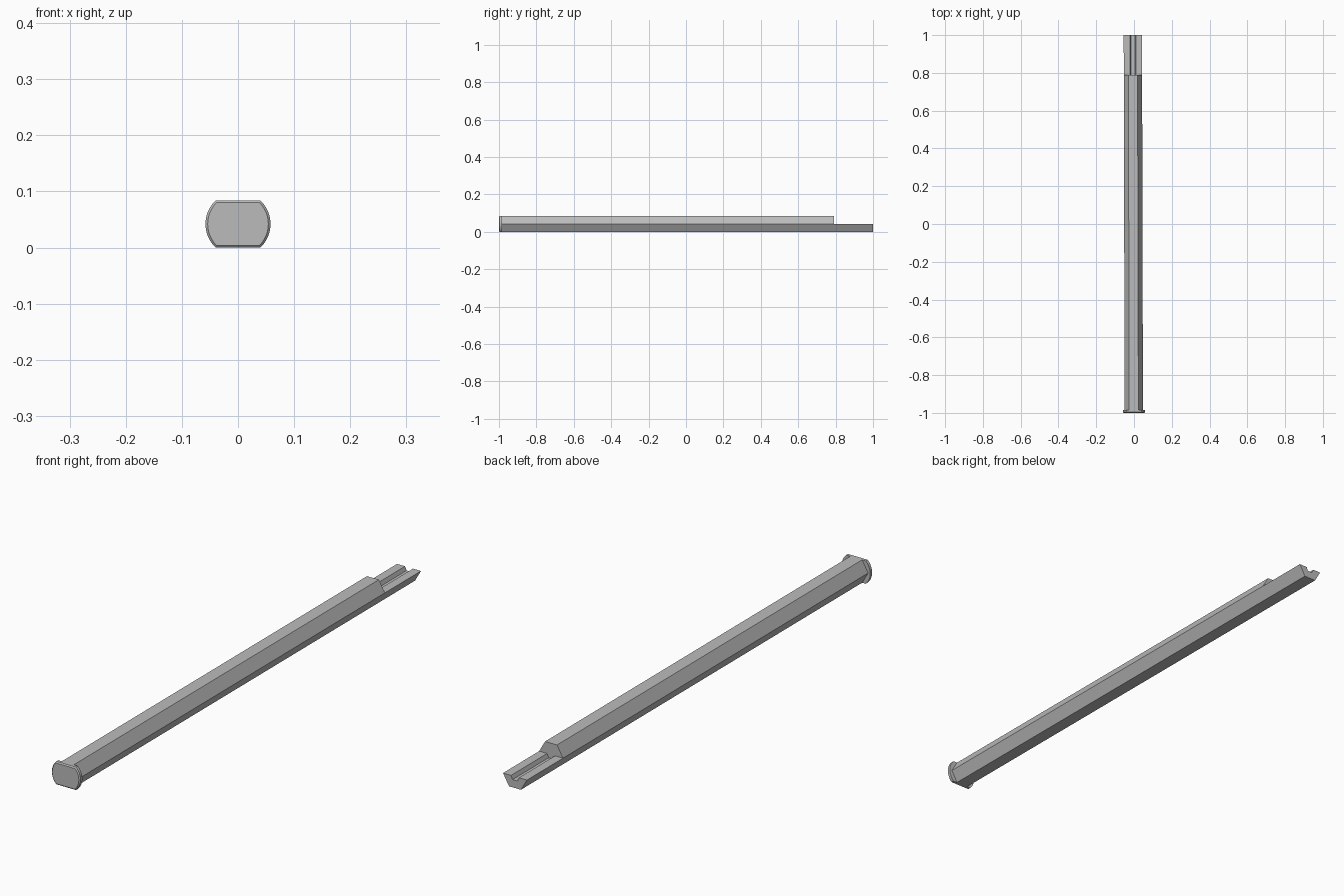
import bpy, bmesh, math

if "Cube" in bpy.data.objects:
    bpy.data.objects.remove(bpy.data.objects["Cube"])

steel = bpy.data.materials.new("grey steel")
steel.use_nodes = True
GREY = (0.5, 0.5, 0.5, 1)
steel.diffuse_color = GREY
steel.node_tree.nodes["Principled BSDF"].inputs["Base Color"].default_value = GREY

R = 0.0485                          # corner radius of the hexagonal bar
H = R * math.sqrt(3) / 2            # half height across the flats
HEAD_R = 0.058


def center_x(y):
    """The bar leans very slightly to the right towards its tip."""
    return -0.001 - 0.0025 * (y + 1)


def loft(name, sections):
    """Join (y, profile) cross-sections into a closed solid."""
    bm = bmesh.new()
    rings = [[bm.verts.new((x, y, z)) for x, z in pts] for y, pts in sections]
    n = len(rings[0])
    for a, b in zip(rings, rings[1:]):
        for i in range(n):
            j = (i + 1) % n
            bm.faces.new((a[i], a[j], b[j], b[i]))
    bm.faces.new(rings[0])
    bm.faces.new(rings[-1])
    bmesh.ops.recalc_face_normals(bm, faces=bm.faces)
    mesh = bpy.data.meshes.new(name)
    bm.to_mesh(mesh)
    bm.free()
    mesh.materials.append(steel)
    obj = bpy.data.objects.new(name, mesh)
    bpy.context.collection.objects.link(obj)
    return obj


def bar(name, profile, y0, y1):
    return loft(name, [(y, [(x + center_x(y), z + H) for x, z in profile])
                       for y in (y0, y1)])


def head_profile(radius, half_height):
    """Disc outline with flats at top and bottom."""
    limit = math.asin(half_height / radius)
    pts = []
    for start in (0, math.pi):
        for i in range(17):
            a = start - limit + 2 * limit * i / 16
            pts.append((radius * math.cos(a), H + radius * math.sin(a)))
    return pts


# Hexagonal shaft
hexagon = [(R * math.cos(i * math.pi / 3), R * math.sin(i * math.pi / 3))
           for i in range(6)]
bar("shaft", hexagon, -0.99, 0.79)

# Half-height tip with a groove along its flat top
groove = [(-0.016, 0), (-0.010, -0.014), (0.010, -0.014), (0.016, 0)]
tip = [(-R, 0)] + groove + [(R, 0), (R / 2, -H), (-R / 2, -H)]
bar("grooved_tip", tip, 0.79, 1.0)

# Flanged head with a chamfered front rim
inner = head_profile(HEAD_R - 0.004, H - 0.004)
outer = head_profile(HEAD_R, H)
head = loft("head", [(-1.0, inner), (-0.996, outer), (-0.985, outer)])
bpy.ops.object.select_all(action="DESELECT")
head.select_set(True)
bpy.context.view_layer.objects.active = head
bpy.ops.object.shade_smooth_by_angle(angle=math.radians(25))
